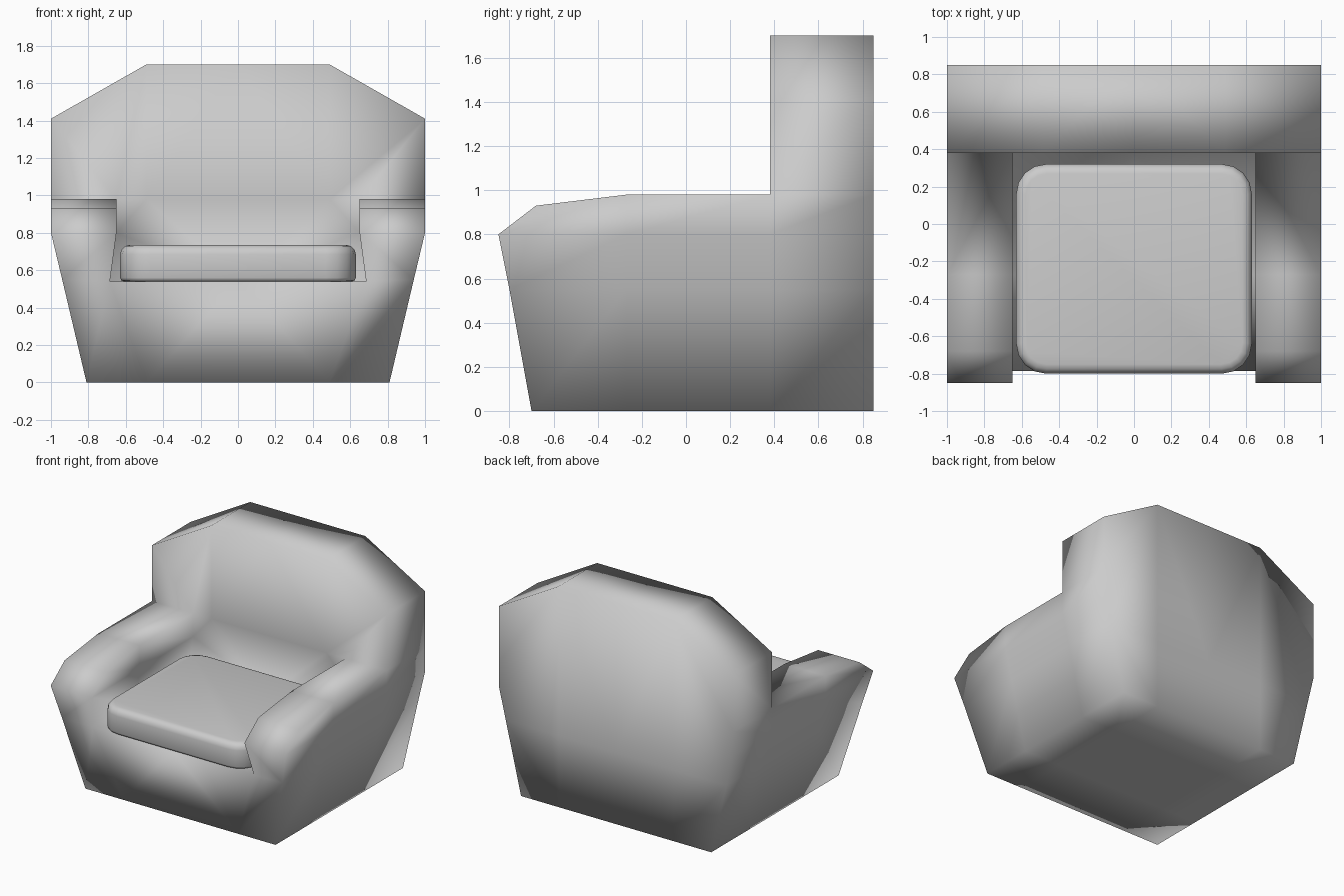
import bpy, bmesh

if "Cube" in bpy.data.objects:
    bpy.data.objects.remove(bpy.data.objects["Cube"])


def finish(name, bm):
    bmesh.ops.recalc_face_normals(bm, faces=bm.faces)
    for f in bm.faces:
        f.smooth = True
    me = bpy.data.meshes.new(name)
    bm.to_mesh(me)
    bm.free()
    ob = bpy.data.objects.new(name, me)
    bpy.context.collection.objects.link(ob)
    return ob


# Body: half cross-sections (x, z) lofted along y, then mirrored
def section(top):
    return {"O": (0, 0), "X": (.49, 0), "A": (.81, 0), "B": (.94, .55),
            "C": (1, .8), "D": (1, top), "E": (.65, top), "F": (.65, .8),
            "G": (.685, .54), "H": (0, .54)}


back_top = {"P": (1, 1.41), "Q": (.49, 1.7), "T": (0, 1.7)}
front_y = dict(O=-.70, X=-.70, A=-.70, B=-.80, C=-.85, D=-.68, E=-.68,
               F=-.85, G=-.785, H=-.785)

bm = bmesh.new()


def station(points, y):
    return {k: bm.verts.new((x, y[k] if isinstance(y, dict) else y, z))
            for k, (x, z) in points.items()}


def faces(st, *loops):
    for loop in loops:
        bm.faces.new([st[k] for k in loop])


def loft(a, b, keys):
    for k, n in zip(keys, keys[1:]):
        bm.faces.new((a[k], a[n], b[n], b[k]))


s0 = station(section(.93), front_y)
s1 = station(section(.98), -.27)
s2 = station({**section(.98), **back_top, "K": (.49, .98), "M": (0, .98)}, .38)
rear = {k: v for k, v in section(.98).items() if k in "OXABCD"}
s3 = station({**rear, **back_top, "Y": (.49, .55), "N": (0, .55)}, .85)

faces(s0, "OXABGH", "BCFG", "CDEF")                  # front
loft(s0, s1, "OXABCDEFGH")                           # arms and seat base
loft(s1, s2, "OXABCDEFGH")
faces(s2, "DPQKE", "KQTM", "EKMHGF")                 # front of backrest
loft(s2, s3, "OXABCDPQT")                            # backrest sides and top
faces(s3, "OXYN", "XABY", "YBCDPQ", "NYQT")          # rear
bmesh.ops.mirror(bm, geom=bm.verts[:] + bm.edges[:] + bm.faces[:],
                 axis='X', merge_dist=.001)
finish("armchair_body", bm)

# Seat cushion: box with rounded corners and softened rims
bm = bmesh.new()
bmesh.ops.create_cube(bm, size=1)
for v in bm.verts:
    v.co = (v.co.x * 1.26, v.co.y * 1.12 - .24, v.co.z * .195 + .6375)
upright = [e for e in bm.edges if abs(e.verts[0].co.z - e.verts[1].co.z) > .1]
bmesh.ops.bevel(bm, geom=upright, offset=.16, segments=4, profile=.5,
                affect='EDGES')


def rim(z):
    return [e for e in bm.edges if all(abs(v.co.z - z) < .001 for v in e.verts)]


bmesh.ops.bevel(bm, geom=rim(.735), offset=.05, segments=3, profile=.5,
                affect='EDGES')
bmesh.ops.bevel(bm, geom=rim(.54), offset=.02, segments=2, profile=.5,
                affect='EDGES')
finish("seat_cushion", bm)
